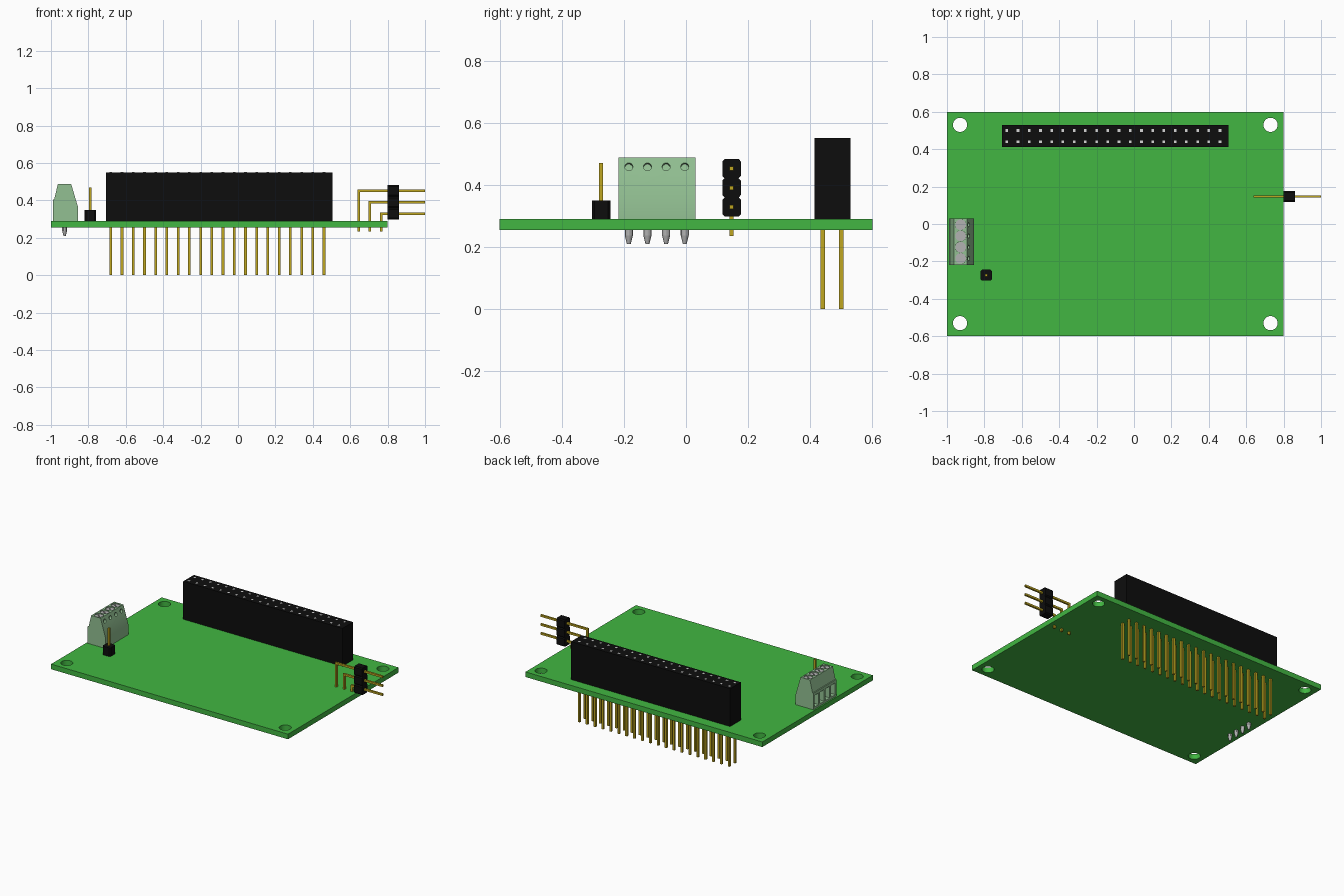
import bpy, bmesh, math
from mathutils import Matrix, Vector

cube = bpy.data.objects.get("Cube")
if cube:
    bpy.data.objects.remove(cube, do_unlink=True)


def material(name, rgb):
    m = bpy.data.materials.new(name)
    m.use_nodes = True
    m.diffuse_color = (*rgb, 1)
    bsdf = m.node_tree.nodes["Principled BSDF"]
    bsdf.inputs["Base Color"].default_value = (*rgb, 1)
    bsdf.inputs["Roughness"].default_value = 0.6
    return m


GREEN = material("board green", (0.054, 0.47, 0.054))
PALE = material("pale green plastic", (0.29, 0.53, 0.29))
BLACK = material("black plastic", (0.004, 0.004, 0.004))
GOLD = material("gold", (0.53, 0.39, 0.015))
STEEL = material("steel", (0.45, 0.45, 0.45))
SILVER = material("light contact", (0.7, 0.7, 0.7))


def box(bm, x0, x1, y0, y1, z0, z1):
    size = Matrix.Diagonal((x1 - x0, y1 - y0, z1 - z0, 1))
    mid = Matrix.Translation(((x0 + x1) / 2, (y0 + y1) / 2, (z0 + z1) / 2))
    bmesh.ops.create_cube(bm, size=1, matrix=mid @ size)


def rod(bm, centre, r0, r1, depth, turn=Matrix(), sides=24):
    bmesh.ops.create_cone(bm, cap_ends=True, segments=sides, radius1=r0, radius2=r1,
                          depth=depth, matrix=Matrix.Translation(centre) @ turn)


def prism(bm, points, along):
    """Extrude a flat outline of 3D points along a vector."""
    face = bm.faces.new([bm.verts.new(p) for p in points])
    new = bmesh.ops.extrude_face_region(bm, geom=[face])
    verts = [g for g in new["geom"] if isinstance(g, bmesh.types.BMVert)]
    bmesh.ops.translate(bm, verts=verts, vec=along)


def octagon(half, cut):
    s = half - cut
    return [(half, -s), (half, s), (s, half), (-s, half),
            (-half, s), (-half, -s), (-s, -half), (s, -half)]


def finish(bm, name, mat, smooth=False):
    bmesh.ops.recalc_face_normals(bm, faces=bm.faces)
    mesh = bpy.data.meshes.new(name)
    bm.to_mesh(mesh)
    bm.free()
    mesh.materials.append(mat)
    obj = bpy.data.objects.new(name, mesh)
    bpy.context.collection.objects.link(obj)
    if smooth:
        select(obj)
        bpy.ops.object.shade_smooth_by_angle(angle=math.radians(30))
    return obj


def select(obj):
    bpy.ops.object.select_all(action="DESELECT")
    obj.select_set(True)
    bpy.context.view_layer.objects.active = obj


def carve(obj, bm):
    """Subtract the shapes in bm from obj."""
    cutter = finish(bm, "cutter", obj.data.materials[0])
    cutter.hide_render = True
    mod = obj.modifiers.new("cut", "BOOLEAN")
    mod.operation, mod.solver, mod.object = "DIFFERENCE", "EXACT", cutter
    select(obj)
    bpy.ops.object.modifier_apply(modifier=mod.name)
    bpy.data.objects.remove(cutter, do_unlink=True)
    bpy.ops.object.shade_smooth_by_angle(angle=math.radians(30))


BASE, TOP = 0.255, 0.29
PITCH = 0.06

# Circuit board with four mounting holes
bm = bmesh.new()
box(bm, -1, 0.8, -0.6, 0.6, BASE, TOP)
board = finish(bm, "circuit_board", GREEN)
bm = bmesh.new()
for x in (-0.93, 0.73):
    for y in (-0.53, 0.53):
        rod(bm, (x, y, 0.27), 0.038, 0.038, 0.2, sides=32)
carve(board, bm)

# Long two-row socket, its contacts and its pins
bm = bmesh.new()
box(bm, -0.706, 0.504, 0.413, 0.529, TOP, 0.55)
finish(bm, "long_socket", BLACK)
pins, contacts = bmesh.new(), bmesh.new()
for i in range(20):
    x = -0.68 + i * PITCH
    for y in (0.44, 0.50):
        box(pins, x - .007, x + .007, y - .007, y + .007, 0, TOP)
        box(contacts, x - .007, x + .007, y - .007, y + .007, 0.545, 0.551)
finish(pins, "long_socket_pins", GOLD)
finish(contacts, "long_socket_contacts", SILVER)

# Right-angle three-pin header
bm, pins = bmesh.new(), bmesh.new()
y, h = 0.147, 0.0065
for i in range(3):
    z = 0.452 - i * 0.0615
    x = 0.645 + i * PITCH
    prism(bm, [(0.8, y + a * 0.95, z + b) for a, b in octagon(0.0308, 0.007)], Vector((0.06, 0, 0)))
    outline = [(x - h, 0.235), (x + h, 0.235), (x + h, z - h),
               (1, z - h), (1, z + h), (x - h, z + h)]
    prism(pins, [(a, y - h, b) for a, b in outline], Vector((0, 2 * h, 0)))
finish(bm, "angled_header_body", BLACK)
finish(pins, "angled_header_pins", GOLD)

# Single-pin header
bm = bmesh.new()
px, py = -0.79, -0.273
prism(bm, [(px + a, py + b, TOP) for a, b in octagon(0.03, 0.008)], Vector((0, 0, PITCH)))
finish(bm, "single_header_body", BLACK)
bm = bmesh.new()
box(bm, px - h, px + h, py - h, py + h, TOP, 0.47)
finish(bm, "single_header_pin", GOLD)

# Terminal block body
bm = bmesh.new()
outline = [(-0.99, TOP), (-0.855, TOP), (-0.855, 0.363), (-0.892, 0.488),
           (-0.963, 0.488), (-0.983, 0.405), (-0.99, 0.405)]
prism(bm, [(x, -0.218, z) for x, z in outline], Vector((0, 0.248, 0)))
block = finish(bm, "terminal_block", PALE)

# Wire openings, test holes and screw wells, with screws and solder legs
cuts, screws, legs = bmesh.new(), bmesh.new(), bmesh.new()
slope = Vector((0.96, 0, 0.28)).to_track_quat("Z", "Y").to_matrix().to_4x4()
for i in range(4):
    y = -0.184 + i * PITCH
    box(cuts, -1.05, -0.945, y - .022, y + .022, 0.305, 0.385)
    rod(cuts, (-0.884, y, 0.458), 0.013, 0.013, 0.03, slope, 16)
    rod(cuts, (-0.927, y, 0.495), 0.0285, 0.0285, 0.04)
    rod(screws, (-0.927, y, 0.473), 0.0282, 0.0282, 0.016)
    rod(legs, (-0.927, y, 0.247), 0.013, 0.013, 0.02, sides=12)
    rod(legs, (-0.927, y, 0.223), 0.006, 0.013, 0.028, sides=12)
carve(block, cuts)
screw_obj = finish(screws, "terminal_screws", STEEL, True)
finish(legs, "terminal_legs", STEEL, True)

# Screwdriver slots
slots = bmesh.new()
for i in range(4):
    start = len(slots.verts)
    box(slots, -0.024, 0.024, -0.003, 0.003, 0.475, 0.5)
    slots.verts.ensure_lookup_table()
    move = Matrix.Translation((-0.927, -0.184 + i * PITCH, 0)) @ Matrix.Rotation(math.radians(-40), 4, "Z")
    bmesh.ops.transform(slots, matrix=move, verts=slots.verts[start:])
carve(screw_obj, slots)
